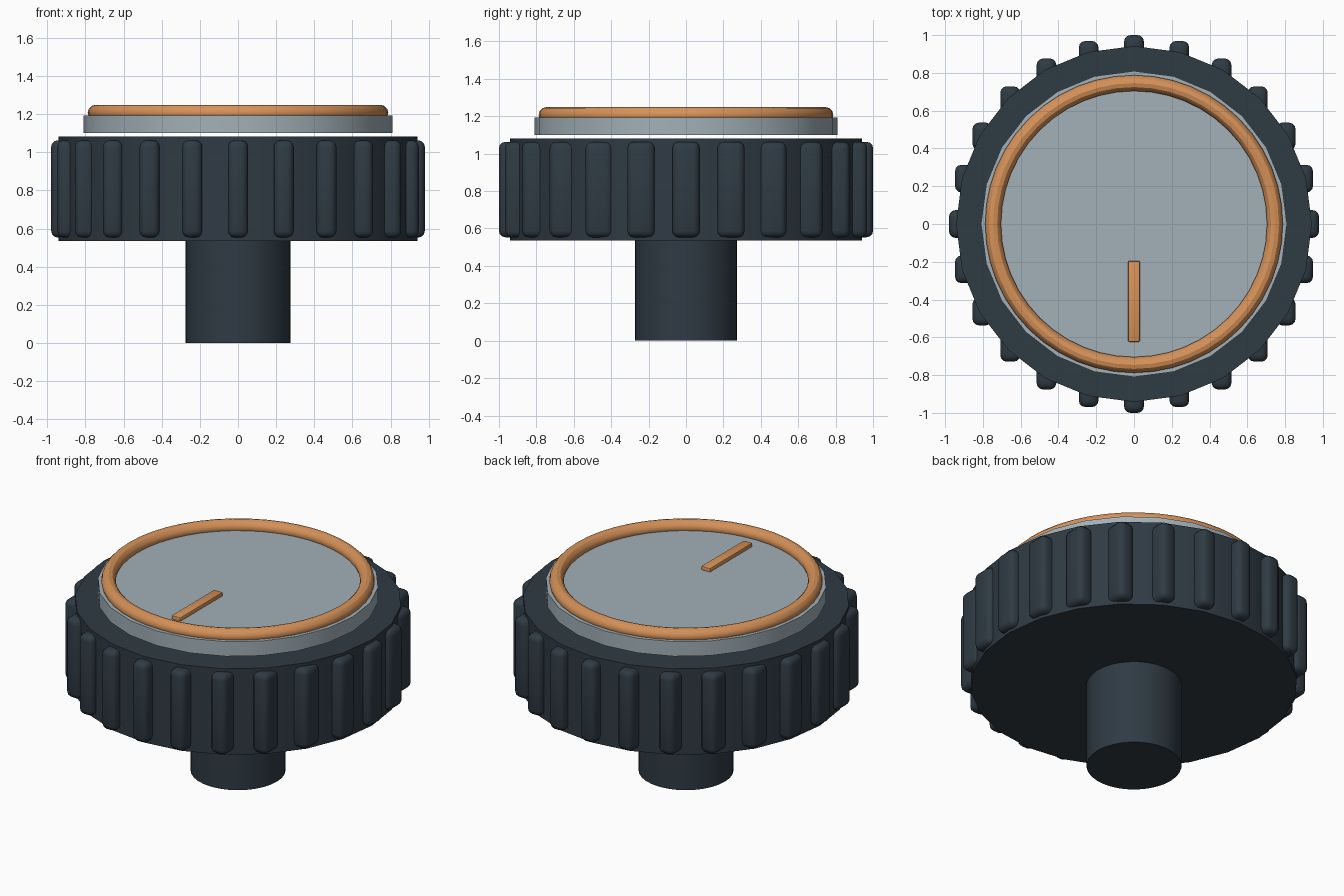
import bpy, math

if "Cube" in bpy.data.objects:
    bpy.data.objects.remove(bpy.data.objects["Cube"])

def material(name, rgb):
    m = bpy.data.materials.new(name)
    m.diffuse_color = (*rgb, 1)
    m.use_nodes = True
    m.node_tree.nodes["Principled BSDF"].inputs["Base Color"].default_value = m.diffuse_color
    return m

dark = material("dark_rubber", (0.028, 0.043, 0.057))
grey = material("grey_metal", (0.36, 0.44, 0.48))
copper = material("copper", (0.68, 0.29, 0.10))

def finish(name, mat, smooth=True):
    ob = bpy.context.object
    ob.name = name
    ob.data.materials.append(mat)
    if smooth:
        bpy.ops.object.shade_smooth_by_angle(angle=math.radians(30))
    return ob

def cylinder(name, mat, radius, z0, z1, sides):
    bpy.ops.mesh.primitive_cylinder_add(vertices=sides, radius=radius, depth=z1 - z0,
                                        location=(0, 0, (z0 + z1) / 2))
    return finish(name, mat)

def rounded_box(name, mat, size, loc, bevel, segments):
    bpy.ops.mesh.primitive_cube_add(size=1, location=loc)
    ob = bpy.context.object
    ob.scale = size
    bpy.ops.object.transform_apply(location=False, rotation=False, scale=True)
    mod = ob.modifiers.new("bevel", "BEVEL")
    mod.width = bevel
    mod.segments = segments
    bpy.ops.object.modifier_apply(modifier=mod.name)
    return finish(name, mat)

# Shaft and knob body
cylinder("shaft", dark, 0.274, 0.0, 0.56, 32)
cylinder("knob_body", dark, 0.942, 0.535, 1.082, 24)

# Grip ribs: all keep the same axis-aligned orientation around the rim
for i in range(24):
    a = math.tau * i / 24
    rounded_box(f"grip_rib_{i + 1:02d}", dark, (0.105, 0.147, 0.51),
                (0.927 * math.cos(a), 0.927 * math.sin(a), 0.808), 0.035, 3)

# Cap floating just above the body
cylinder("cap_plate", grey, 0.81, 1.1, 1.193, 24)

# Copper trim ring
bpy.ops.mesh.primitive_torus_add(major_radius=0.746, minor_radius=0.042,
                                 major_segments=48, minor_segments=12,
                                 location=(0, 0, 1.207))
finish("trim_ring", copper)

# Pointer mark
rounded_box("pointer_mark", copper, (0.063, 0.43, 0.04), (0, -0.41, 1.196), 0.008, 2)
